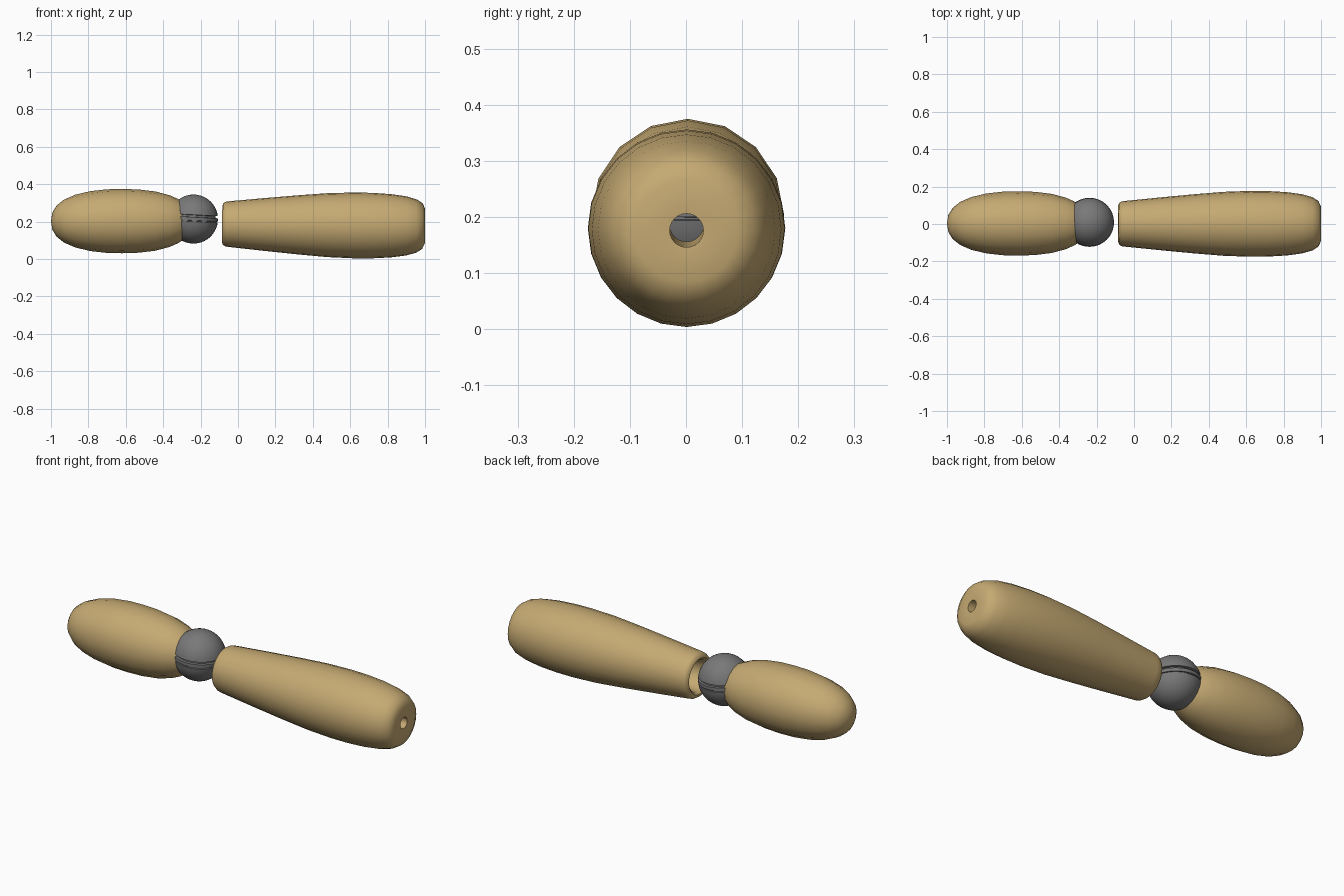
import bpy, bmesh, math
from mathutils import Matrix, Vector

if "Cube" in bpy.data.objects:
    bpy.data.objects.remove(bpy.data.objects["Cube"])


def material(name, rgb):
    m = bpy.data.materials.new(name)
    m.diffuse_color = (*rgb, 1)
    m.use_nodes = True
    m.node_tree.nodes["Principled BSDF"].inputs["Base Color"].default_value = m.diffuse_color
    return m


tan = material("tan wood", (0.56, 0.40, 0.17))
grey = material("grey metal", (0.19, 0.19, 0.19))


def lathe(name, profile, sides, mat, matrix, closed=False, angle=40):
    """Revolve (radius, height) points about local z, then place with matrix."""
    bm = bmesh.new()
    rings = []
    for r, h in profile:
        if r < 1e-6:
            rings.append([bm.verts.new((0, 0, h))] * sides)
        else:
            rings.append([bm.verts.new((r * math.cos(2 * math.pi * i / sides),
                                        r * math.sin(2 * math.pi * i / sides), h))
                          for i in range(sides)])
    pairs = list(zip(rings, rings[1:]))
    if closed:
        pairs.append((rings[-1], rings[0]))
    for a, b in pairs:
        for i in range(sides):
            j = (i + 1) % sides
            bm.faces.new(list(dict.fromkeys((a[i], a[j], b[j], b[i]))))
    bmesh.ops.recalc_face_normals(bm, faces=bm.faces)
    bm.transform(matrix)
    me = bpy.data.meshes.new(name)
    bm.to_mesh(me)
    bm.free()
    me.materials.append(mat)
    ob = bpy.data.objects.new(name, me)
    bpy.context.collection.objects.link(ob)
    bpy.context.view_layer.objects.active = ob
    ob.select_set(True)
    bpy.ops.object.shade_smooth_by_angle(angle=math.radians(angle))
    ob.select_set(False)
    return ob


along_x = Matrix.Rotation(math.pi / 2, 4, 'Y')

# Rounded egg-shaped body on the left
egg = [(0, -1.0), (0.045, -0.993), (0.083, -0.97), (0.115, -0.93), (0.141, -0.87),
       (0.160, -0.79), (0.170, -0.70), (0.172, -0.62), (0.169, -0.53), (0.158, -0.44),
       (0.138, -0.365), (0.118, -0.32), (0.105, -0.30), (0.07, -0.295), (0, -0.295)]
lathe("rounded_body", egg, 16, tan,
      Matrix.Translation((0, 0.003, 0.203)) @ along_x)

# Tapered handle: outer skin, socket at the narrow end and bore right through
handle = [(0.095, -0.085), (0.111, -0.080), (0.120, -0.065), (0.123, -0.04),
          (0.142, 0.15), (0.158, 0.32), (0.171, 0.48), (0.176, 0.62), (0.175, 0.72),
          (0.169, 0.82), (0.158, 0.90), (0.142, 0.955), (0.122, 0.986),
          (0.092, 1.0), (0.03, 0.996),
          (0.03, 0.05), (0.06, 0.03), (0.076, -0.01), (0.084, -0.075)]
lathe("tapered_handle", handle, 24, tan,
      Matrix.Translation((0, 0.001, 0.1865)) @ Matrix.Rotation(math.radians(0.6), 4, 'Y') @ along_x,
      closed=True, angle=50)

# Joint ball with a groove and a raised belt round its middle
R = 0.131


def arc(a0, a1, n):
    return [(R * math.cos(math.radians(a0 + (a1 - a0) * i / n)),
             R * math.sin(math.radians(a0 + (a1 - a0) * i / n))) for i in range(n + 1)]


ball = arc(-90, -6, 12) + [(R - 0.006, -0.012), (R - 0.006, -0.008), (R, -0.007),
                           (R, 0.010), (R - 0.014, 0.011), (R - 0.014, 0.021)] + arc(10, 90, 12)
lathe("joint_ball", ball, 32, grey,
      Matrix.Translation((-0.238, 0.009, 0.214)) @ Matrix.Rotation(math.radians(3), 4, 'Y'))
